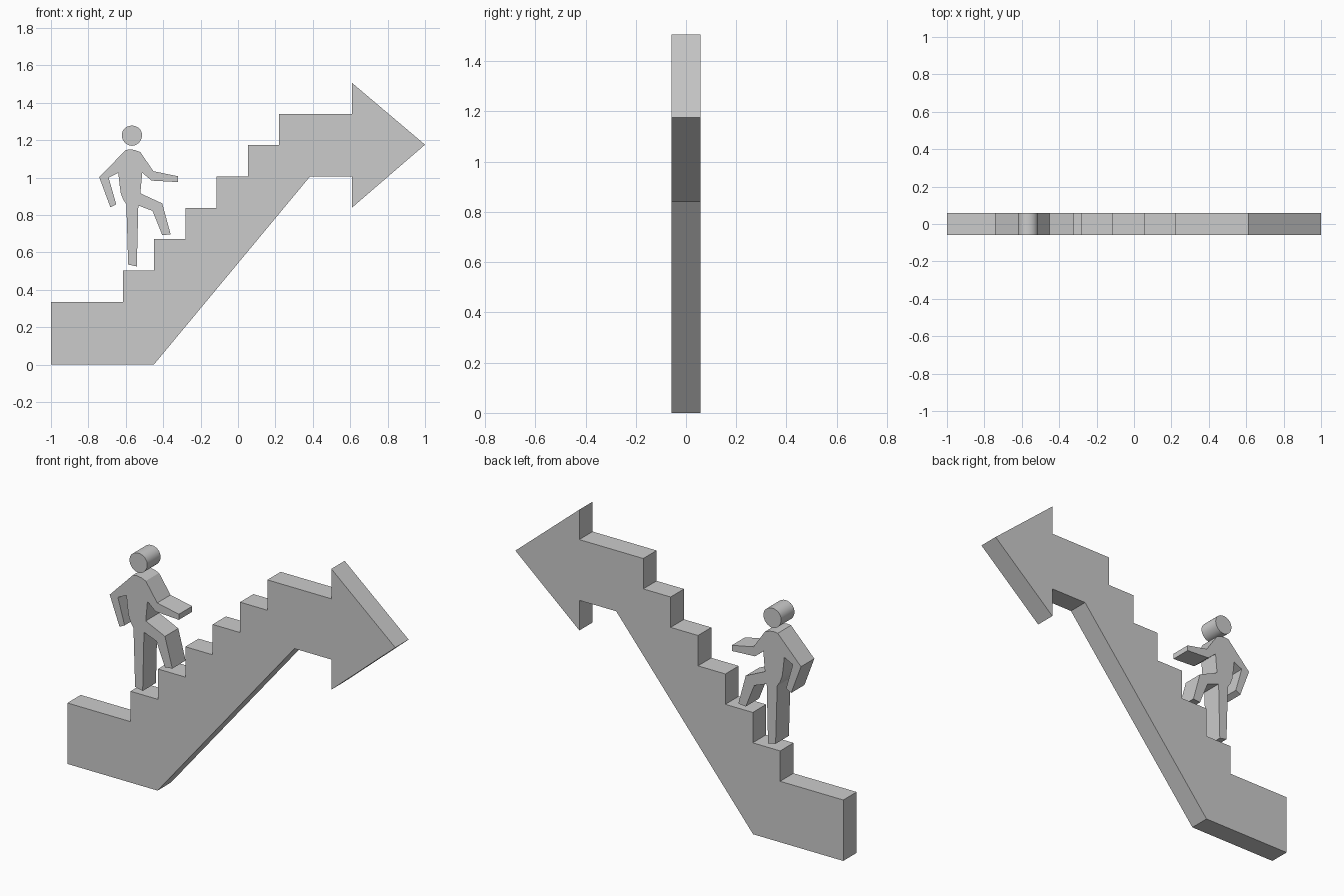
import bpy, bmesh, math

if "Cube" in bpy.data.objects:
    bpy.data.objects.remove(bpy.data.objects["Cube"])

HALF = 0.058  # half thickness of the whole sign


def plate(name, outline):
    """Extrude a closed x/z outline symmetrically along y."""
    bm = bmesh.new()
    face = bm.faces.new([bm.verts.new((x, -HALF, z)) for x, z in outline])
    ext = bmesh.ops.extrude_face_region(bm, geom=[face])
    verts = [v for v in ext["geom"] if isinstance(v, bmesh.types.BMVert)]
    bmesh.ops.translate(bm, vec=(0, 2 * HALF, 0), verts=verts)
    bmesh.ops.recalc_face_normals(bm, faces=bm.faces)
    mesh = bpy.data.meshes.new(name)
    bm.to_mesh(mesh)
    bm.free()
    obj = bpy.data.objects.new(name, mesh)
    bpy.context.collection.objects.link(obj)
    bpy.context.view_layer.objects.active = obj
    obj.select_set(True)
    bpy.ops.object.shade_smooth_by_angle(angle=math.radians(25))
    obj.select_set(False)
    return obj


# Staircase ending in an arrow: underside and arrowhead, then steps going down
RISE = 0.1675
outline = [(-1, 0), (-0.45, 0), (0.385, 1.006), (0.61, 1.006), (0.61, 0.84),
           (1, 1.176), (0.61, 1.506), (0.61, 1.341)]
for i in range(6, 0, -1):
    x = -0.615 + (i - 1) * 0.167
    outline += [(x, 0.336 + i * RISE), (x, 0.336 + (i - 1) * RISE)]
outline.append((-1, 0.336))
plate("stair_arrow", outline)

# Climbing figure: torso, arms and legs in one silhouette
plate("figure_body", [
    (-0.60, 1.148), (-0.575, 1.151), (-0.55, 1.147), (-0.522, 1.136),
    (-0.452, 1.034), (-0.32, 1.007), (-0.32, 0.976), (-0.462, 0.984),
    (-0.512, 1.026), (-0.522, 0.916), (-0.405, 0.862), (-0.36, 0.697),
    (-0.405, 0.692), (-0.457, 0.822), (-0.533, 0.851), (-0.541, 0.525),
    (-0.587, 0.535), (-0.597, 0.857), (-0.615, 0.885), (-0.627, 0.918),
    (-0.633, 0.96), (-0.64, 1.026), (-0.692, 1.0), (-0.651, 0.857),
    (-0.682, 0.841), (-0.742, 1.002)])

# Head: round crown narrowing slightly to the chin
head = []
for i in range(32):
    a = 2 * math.pi * i / 32
    s = math.sin(a)
    head.append((-0.567 + 0.054 * math.cos(a) * (1 + 0.06 * s), 1.224 + 0.054 * s))
plate("figure_head", head)
